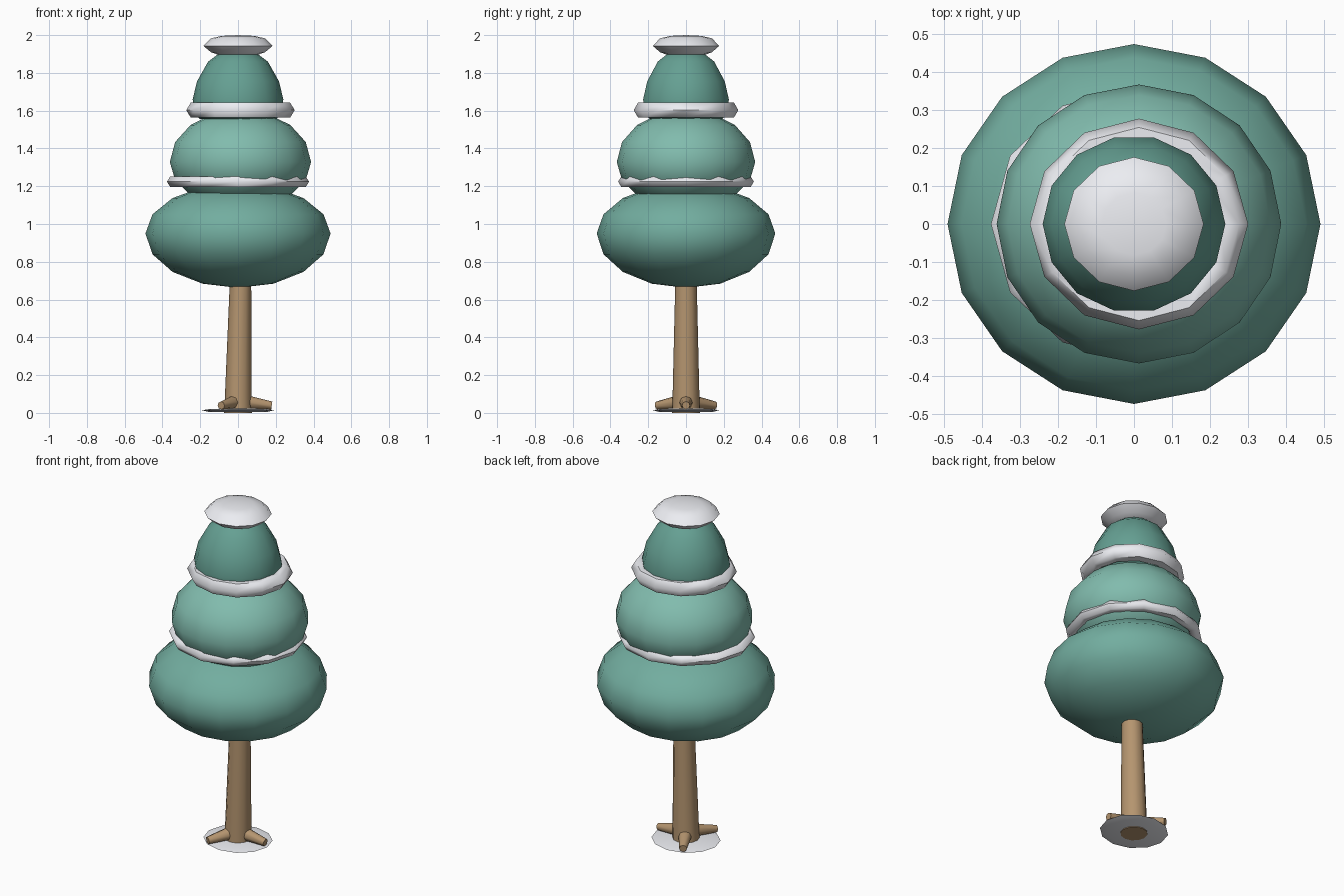
import bpy, bmesh, math
from mathutils import Vector

if "Cube" in bpy.data.objects:
    bpy.data.objects.remove(bpy.data.objects["Cube"])


def material(name, rgb):
    m = bpy.data.materials.new(name)
    m.diffuse_color = (*rgb, 1)
    m.use_nodes = True
    m.node_tree.nodes["Principled BSDF"].inputs["Base Color"].default_value = m.diffuse_color
    return m


TEAL = material("teal", (0.17, 0.42, 0.35))
LIGHT_TEAL = material("light_teal", (0.22, 0.50, 0.42))
DARK_TEAL = material("dark_teal", (0.13, 0.35, 0.29))
BARK = material("bark", (0.46, 0.30, 0.16))
SNOW = material("snow", (0.84, 0.85, 0.89))


def lathe(name, profile, sides, mat, ys=1.0, cx=0.0, closed=False, angle=60):
    """Turn (radius, z[, x shift]) points around z; a zero radius makes a pole."""
    bm = bmesh.new()
    rings = []
    for p in profile:
        r, z = p[:2]
        x0 = cx + (p[2] if len(p) > 2 else 0)
        if r == 0:
            rings.append([bm.verts.new((x0, 0, z))] * sides)
        else:
            rings.append([bm.verts.new((x0 + r * math.cos(2 * math.pi * i / sides),
                                        ys * r * math.sin(2 * math.pi * i / sides), z))
                          for i in range(sides)])
    pairs = list(zip(rings, rings[1:]))
    if closed:
        pairs.append((rings[-1], rings[0]))
    for a, b in pairs:
        for i in range(sides):
            j = (i + 1) % sides
            quad = list(dict.fromkeys((a[i], a[j], b[j], b[i])))
            bm.faces.new(quad)
    bmesh.ops.recalc_face_normals(bm, faces=bm.faces)
    mesh = bpy.data.meshes.new(name)
    bm.to_mesh(mesh)
    bm.free()
    mesh.materials.append(mat)
    ob = bpy.data.objects.new(name, mesh)
    bpy.context.collection.objects.link(ob)
    bpy.ops.object.select_all(action='DESELECT')
    ob.select_set(True)
    bpy.context.view_layer.objects.active = ob
    bpy.ops.object.shade_smooth_by_angle(angle=math.radians(angle))
    return ob


def egg(r, z, down, up, steps=8):
    """Half-ellipse profile with different heights below and above z."""
    pts = []
    for i in range(steps + 1):
        a = -math.pi / 2 + math.pi * i / steps
        rad = 0 if i in (0, steps) else r * math.cos(a)
        pts.append((rad, z + math.sin(a) * (up if a > 0 else down)))
    return pts


def tube(major, z, width, height, steps=6):
    return [(major + width * math.cos(2 * math.pi * i / steps),
             z + height * math.sin(2 * math.pi * i / steps)) for i in range(steps)]


# Foliage tiers
lathe("lower_foliage", egg(0.49, 0.95, 0.288, 0.265), 16, TEAL, ys=0.965)
lathe("middle_foliage", egg(0.374, 1.328, 0.25, 0.277), 16, LIGHT_TEAL, ys=0.98, cx=0.013)
lathe("top_foliage", [(0, 1.555), (0.2, 1.555), (0.232, 1.58), (0.24, 1.66), (0.217, 1.755),
                      (0.158, 1.86), (0.09, 1.91), (0, 1.93)], 14, DARK_TEAL, ys=0.97)

# Snow bands and cap
lathe("lower_snow_band", tube(0.342, 1.224, 0.034, 0.032), 12, SNOW, ys=0.955, closed=True)
lathe("upper_snow_band", tube(0.239, 1.603, 0.048, 0.046), 12, SNOW, ys=0.965, cx=0.013, closed=True)
lathe("snow_cap", [(0, 1.885), (0.09, 1.891), (0.143, 1.909), (0.183, 1.943),
                   (0.143, 1.983), (0.085, 1.996), (0, 2.0)], 12, SNOW, ys=0.96)

# Trunk leaning slightly to one side
lathe("trunk", [(0, 0), (0.073, 0), (0.057, 0.68, 0.013), (0.054, 0.8, 0.015), (0, 0.8, 0.015)],
      12, BARK)

# Thin snow patch on the ground
lathe("ground_snow", [(0, 0.004), (0.15, 0.004), (0.19, 0.014), (0.15, 0.021), (0, 0.024)],
      12, SNOW, ys=0.92)

# Three tapered roots
for k in range(3):
    a = math.radians(120 * k)
    root = lathe(f"root_{k + 1}", [(0, 0), (0.038, 0), (0.021, 0.145), (0, 0.145)], 8, BARK)
    direction = Vector((math.cos(a), math.sin(a), -0.13))
    root.rotation_mode = 'QUATERNION'
    root.rotation_quaternion = direction.to_track_quat('Z', 'Y')
    root.location = (0.035 * math.cos(a), 0.035 * math.sin(a), 0.058)
